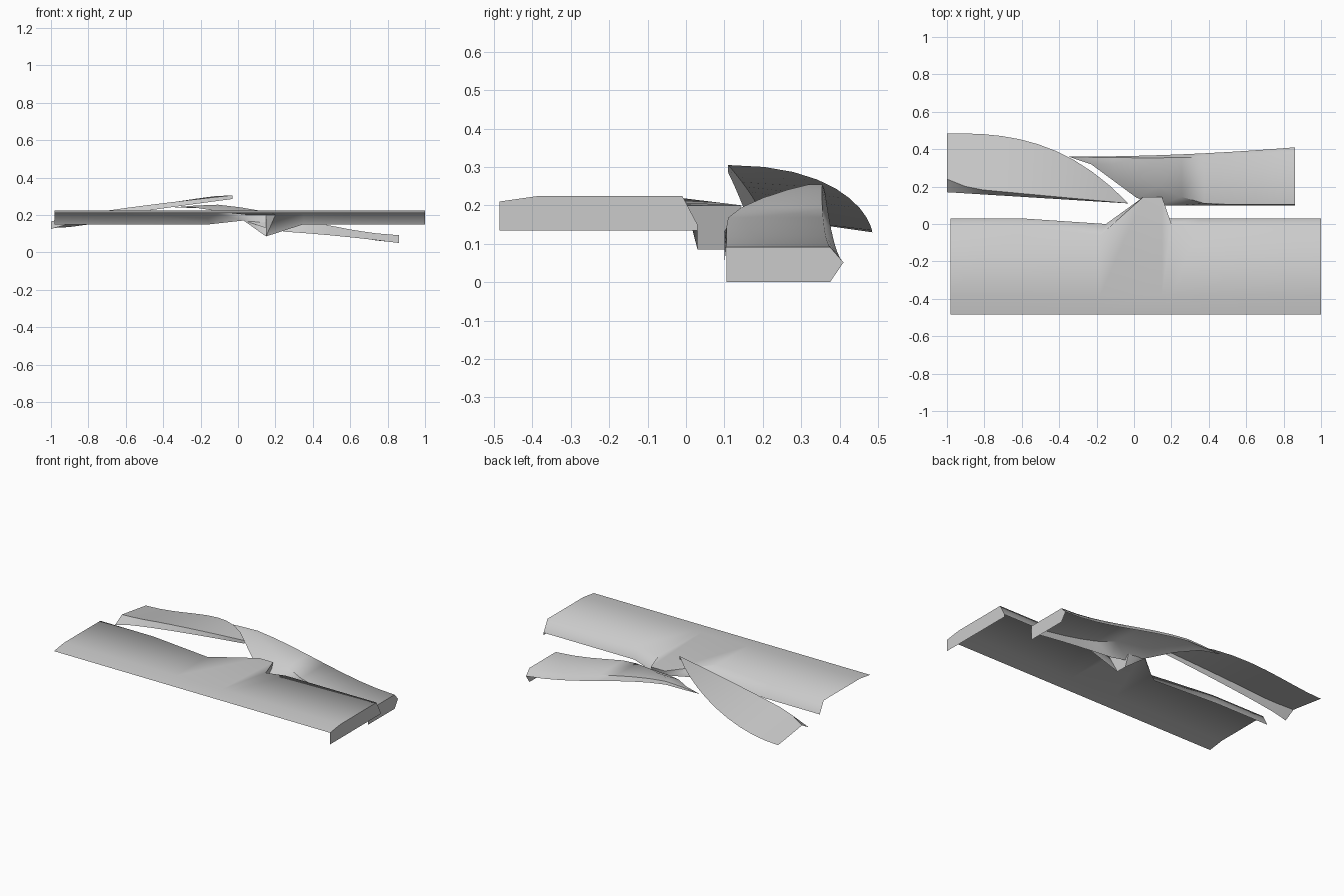
import bpy
import bmesh
import math

cube = bpy.data.objects.get("Cube")
if cube:
    bpy.data.objects.remove(cube, do_unlink=True)

# Single bare metal colour
metal = bpy.data.materials.new("grey_metal")
metal.use_nodes = True
colour = (0.6, 0.6, 0.6, 1)
metal.diffuse_color = colour
for node in metal.node_tree.nodes:
    if node.type == "BSDF_PRINCIPLED":
        node.inputs["Base Color"].default_value = colour


def ease(start, end, value):
    """Smooth rise from zero to one while value runs from start to end."""
    t = min(max((value - start) / (end - start), 0), 1)
    return t * t * (3 - 2 * t)


def mix(first, last, t):
    return first + (last - first) * t


def loft_sheet(name, rails, smooth_angle):
    """Join matching rails into an open sheet, welding pinched tips."""
    bm = bmesh.new()
    rows = [[bm.verts.new(point) for point in rail] for rail in rails]
    for lower, upper in zip(rows, rows[1:]):
        for i in range(len(lower) - 1):
            bm.faces.new((lower[i], lower[i + 1], upper[i + 1], upper[i]))
    bmesh.ops.remove_doubles(bm, verts=bm.verts[:], dist=0.001)
    mesh = bpy.data.meshes.new(name)
    bm.to_mesh(mesh)
    bm.free()
    mesh.materials.append(metal)
    sheet = bpy.data.objects.new(name, mesh)
    bpy.context.collection.objects.link(sheet)
    bpy.ops.object.select_all(action="DESELECT")
    sheet.select_set(True)
    bpy.context.view_layer.objects.active = sheet
    bpy.ops.object.shade_smooth_by_angle(angle=math.radians(smooth_angle))


def bent_strip(name, section, smooth_angle, segments=10):
    """Sweep a changing cross-section, given as points from front to rear."""
    sections = [section(i / segments) for i in range(segments + 1)]
    loft_sheet(name, list(zip(*sections)), smooth_angle)


def end_flap(name, x, edge, foot, reach):
    """Upright flap hanging from an end edge; its foot stops at reach."""
    bottom = [(x, min(y, reach), foot) for y, z in edge]
    top = [(x, y, z) for y, z in edge]
    loft_sheet(name, [bottom, top], 25)


# Long main panel with a folded tongue pulled out of its rear skirt
left_end, right_end = 1, -0.98
ridge_y, ridge_z = -0.01, 0.225
skirt_y, skirt_z = 0.03, 0.15
tongue_ridge = [(-0.18, -0.06, ridge_z), (0.05, 0.145, 0.2),
                (0.15, 0.145, 0.2), (0.2, 0, 0.2)]
tongue_skirt = [(-0.15, 0, skirt_z), (0.03, 0.13, 0.17),
                (0.15, 0.1, 0.085), (0.15, 0.03, 0.085)]


def rear_rail(tongue, y, z):
    """Straight run, then the tongue, then a straight run again."""
    outer = [(right_end, y, z), (-0.6, y, z)]
    return outer + tongue + [(0.35, y, z), (left_end, y, z)]


ridge = rear_rail(tongue_ridge, ridge_y, ridge_z)
skirt = rear_rail(tongue_skirt, skirt_y, skirt_z)
front_edge = [(x, -0.485, 0.21) for x, y, z in ridge]
front_crease = [(x, -0.38, ridge_z) for x, y, z in ridge]
panel_rails = [front_edge, front_crease, ridge, skirt]
loft_sheet("main_panel", panel_rails, 70)
panel_edge = [rail[-1][1:] for rail in panel_rails]
end_flap("main_panel_end_flap", left_end, panel_edge, 0.135, skirt_y)


def right_section(t):
    """Wide end curls down; the inner end narrows and lifts to a point."""
    x = mix(-1, -0.03, t)
    crease_y = mix(0.2, 0.11, t) + 0.04 * (1 - ease(0, 0.15, t))
    crease_z = mix(0.165, 0.305, t ** 0.75)
    lip = (x, mix(0.17, 0.11, t), crease_z - mix(0.04, 0.02, t))
    rear = (x, mix(0.485, 0.11, t ** 2.7), mix(0.13, 0.305, ease(0, 1, t)))
    return lip, (x, crease_y, crease_z), rear


bent_strip("right_bent_strip", right_section, 25)


def left_section(t):
    """Pointed inner end twists open into a sagging, flanged outer end."""
    x = mix(-0.35, 0.86, t)
    top_z = mix(0.26, 0.09, ease(0.1, 1.05, t)) - 0.02 * (1 - ease(0, 0.2, t))
    rear_y = mix(0.36, 0.41, t * t)
    lip_z = mix(0.24, 0.13, ease(0.1, 0.5, t)) - 0.08 * t * t
    lip = (x, mix(0.36, 0.1, ease(0, 0.4, t)), lip_z)
    front = (x, mix(0.36, 0.105, ease(0.05, 0.65, t)), top_z)
    crease = (x, rear_y - 0.035 * t, top_z)
    rear = (x, rear_y, top_z - 0.04 * math.sqrt(t))
    return lip, front, crease, rear


bent_strip("left_twisted_strip", left_section, 55)
outer_edge = [point[1:] for point in left_section(1)[1:]]
end_flap("left_strip_end_flap", 0.86, outer_edge, 0, 0.375)
